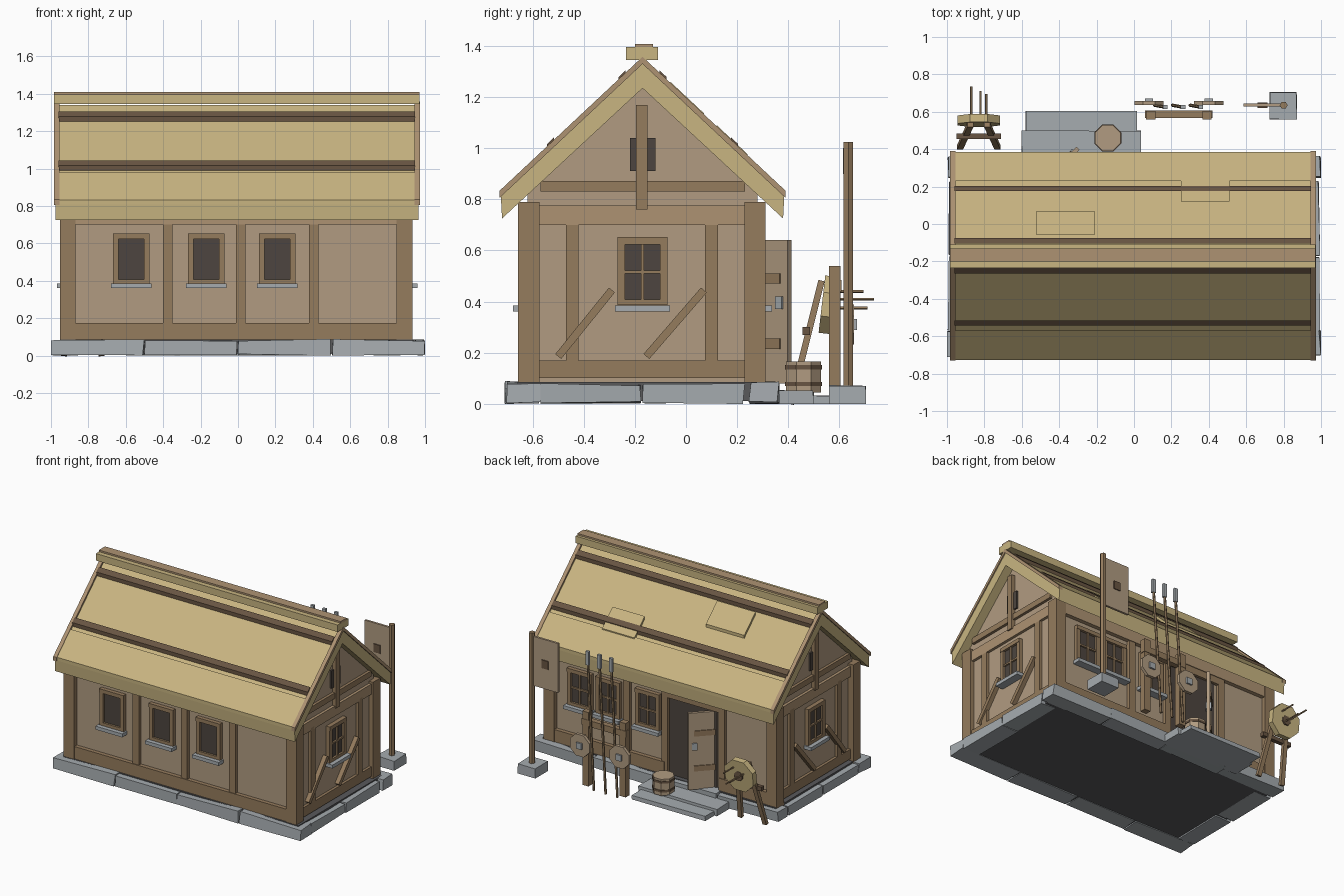
import bpy, bmesh, math, random
from mathutils import Vector, Matrix

if "Cube" in bpy.data.objects:
    bpy.data.objects.remove(bpy.data.objects["Cube"])

random.seed(4)


def material(name, col):
    m = bpy.data.materials.new(name)
    m.diffuse_color = (*col, 1)
    m.use_nodes = True
    m.node_tree.nodes["Principled BSDF"].inputs["Base Color"].default_value = m.diffuse_color
    return m


THATCH = material("thatch", (0.58, 0.46, 0.22))
WOOD = material("wood", (0.30, 0.20, 0.11))
PALE = material("pale_wood", (0.42, 0.29, 0.17))
DARKWOOD = material("dark_wood", (0.14, 0.09, 0.055))
PLASTER = material("plaster", (0.44, 0.33, 0.22))
DARK = material("dark", (0.075, 0.06, 0.05))
STONE = material("stone", (0.38, 0.41, 0.43))
FLOOR = material("floor", (0.10, 0.10, 0.105))


def finish(name, bm, mat):
    bmesh.ops.recalc_face_normals(bm, faces=bm.faces)
    me = bpy.data.meshes.new(name)
    bm.to_mesh(me)
    bm.free()
    me.materials.append(mat)
    ob = bpy.data.objects.new(name, me)
    bpy.context.collection.objects.link(ob)
    return ob


def box(name, x0, x1, y0, y1, z0, z1, mat, jitter=0.0):
    bm = bmesh.new()
    bmesh.ops.create_cube(bm, size=1)
    for v in bm.verts:
        c = v.co
        v.co = ((x0 + x1) / 2 + c.x * (x1 - x0), (y0 + y1) / 2 + c.y * (y1 - y0), (z0 + z1) / 2 + c.z * (z1 - z0))
        if jitter and c.z > 0:
            v.co += Vector([random.uniform(-jitter, jitter) for _ in range(3)])
    return finish(name, bm, mat)


def bar(name, p, q, w, t, mat, side=(1, 0, 0)):
    """Rectangular beam from p to q; w is measured along `side`, t across it."""
    p, q = Vector(p), Vector(q)
    d = (q - p).normalized()
    s = Vector(side)
    s = (s - d * s.dot(d)).normalized()
    n = d.cross(s)
    bm = bmesh.new()
    bmesh.ops.create_cube(bm, size=1)
    for v in bm.verts:
        c = v.co.copy()
        v.co = (p + q) / 2 + s * c.x * w + n * c.y * t + d * c.z * (q - p).length
    return finish(name, bm, mat)


def rod(name, p, q, r, sides, mat, r2=None):
    p, q = Vector(p), Vector(q)
    bm = bmesh.new()
    bmesh.ops.create_cone(bm, cap_ends=True, segments=sides, radius1=r,
                          radius2=r if r2 is None else r2, depth=(q - p).length)
    bm.transform(Matrix.Translation((p + q) / 2) @ (q - p).to_track_quat('Z', 'Y').to_matrix().to_4x4()
                 @ Matrix.Rotation(math.pi / sides, 4, 'Z'))
    return finish(name, bm, mat)


def prism(name, pts, x0, x1, mat):
    """Extrude a (y, z) outline along x."""
    bm = bmesh.new()
    f = bm.faces.new([bm.verts.new((x0, y, z)) for y, z in pts])
    g = bmesh.ops.extrude_face_region(bm, geom=[f])["geom"]
    bmesh.ops.translate(bm, vec=(x1 - x0, 0, 0), verts=[e for e in g if isinstance(e, bmesh.types.BMVert)])
    return finish(name, bm, mat)


RY, RZ, SLOPE = -0.17, 1.34, 0.937


def on_roof(name, s, d0, d1, x0, x1, lift, mat, sink=0.01):
    """Strip lying on roof side s, between distances d0 and d1 from the ridge."""
    z = lambda d: RZ - SLOPE * d
    prism(name, [(RY + s * d0, z(d0) - sink), (RY + s * d1, z(d1) - sink),
                 (RY + s * d1, z(d1) + lift), (RY + s * d0, z(d0) + lift)], x0, x1, mat)


# Foundation: floor slab and stone blocks
box("floor_slab", -0.95, 0.95, -0.66, 0.32, 0.01, 0.085, FLOOR)
for i in range(4):
    x = -1 + i * 0.5
    box("front_stone", x + 0.004, x + 0.494, -0.705, -0.575, 0.005, 0.083, STONE, 0.006)
    box("back_stone", x + 0.004, x + 0.494, 0.25, 0.36, 0.005, 0.083, STONE, 0.006)
for s in (-1, 1):
    for a, b in ((-0.57, -0.18), (-0.165, 0.225)):
        box("side_stone", s * 0.86, s * 0.99, a, b, 0.005, 0.075, STONE, 0.006)

# Walls and corner posts
prism("walls", [(-0.62, 0.07), (0.28, 0.07), (0.28, 0.82), (RY, 1.24), (-0.62, 0.82)], -0.91, 0.90, PLASTER)
for x in (-0.91, 0.89):
    for y in (-0.615, 0.27):
        box("corner_post", x - 0.042, x + 0.042, y - 0.042, y + 0.042, 0.07, 0.79, WOOD)

# Long wall timbers
for y, studs in ((-0.63, (-0.375, 0.015, 0.405)), (0.29, (0.27, -0.04, -0.50))):
    for x in studs:
        box("stud", x - 0.025, x + 0.025, y - 0.015, y + 0.015, 0.09, 0.75, WOOD)
    box("top_plate", -0.9, 0.88, y - 0.02, y + 0.02, 0.70, 0.785, PALE)
box("front_sill_beam", -0.9, 0.88, -0.65, -0.60, 0.085, 0.175, WOOD)
box("back_sill_beam_right", -0.04, 0.88, 0.26, 0.31, 0.085, 0.175, WOOD)
box("back_sill_beam_left", -0.9, -0.48, 0.26, 0.31, 0.085, 0.175, WOOD)


def window(name, pos, n, cross):
    """Framed window at pos on a wall with outward normal n."""
    c, n = Vector(pos), Vector(n)
    u, z = n.cross(Vector((0, 0, 1))), Vector((0, 0, 1))

    def piece(part, a, b, w, t, mat, out=0.0):
        bar(name + part, c + u * a[0] + z * a[1] + n * out, c + u * b[0] + z * b[1] + n * out, w, t, mat, u if a[0] == b[0] else z)
    piece("_pane", (0, -0.12), (0, 0.12), 0.15, 0.02, DARK)
    for k in (-1, 1):
        piece("_jamb", (k * 0.083, -0.125), (k * 0.083, 0.135), 0.03, 0.05, WOOD)
    piece("_head", (-0.098, 0.123), (0.098, 0.123), 0.028, 0.056, WOOD)
    piece("_foot", (-0.098, -0.118), (0.098, -0.118), 0.022, 0.05, WOOD)
    piece("_sill", (-0.108, -0.142), (0.108, -0.142), 0.025, 0.09, STONE, 0.01)
    if cross:
        piece("_mullion", (0, -0.11), (0, 0.11), 0.012, 0.02, WOOD, 0.012)
        piece("_transom", (-0.08, 0), (0.08, 0), 0.012, 0.02, WOOD, 0.012)


for x in (-0.57, -0.17, 0.21):
    window("front_window", (x, -0.622, 0.515), (0, -1, 0), False)
for x in (0.65, 0.42, 0.10):
    window("back_window", (x, 0.282, 0.515), (0, 1, 0), True)

# Gable ends
for s, x in ((-1, -0.91), (1, 0.90)):
    a, b = x - 0.02, x + 0.02
    box("gable_sill_beam", a, b, -0.60, 0.25, 0.10, 0.17, WOOD)
    box("gable_tie_beam", a, b, -0.60, 0.25, 0.70, 0.775, PALE)
    box("gable_collar_beam", a, b, -0.57, 0.23, 0.83, 0.872, WOOD)
    box("gable_king_post", x - 0.03, x + 0.03, -0.195, -0.15, 0.76, 1.17, WOOD)
    box("gable_vent", x - 0.012, x + 0.012, -0.22, -0.12, 0.91, 1.04, DARK)
    for y in (-0.445, 0.10):
        box("gable_stud", a, b, y - 0.025, y + 0.025, 0.15, 0.72, WOOD)
    for y0, y1 in ((-0.50, -0.29), (-0.155, 0.07)):
        bar("gable_brace", (x + s * 0.012, y0, 0.185), (x + s * 0.012, y1, 0.445), 0.04, 0.03, WOOD)
    window("gable_window", (x + s * 0.004, RY, 0.515), (s, 0, 0), True)

# Thatched roof
prism("roof", [(RY, RZ), (RY + 0.555, 0.82), (RY + 0.55, 0.725), (RY, 1.235), (RY - 0.55, 0.725), (RY - 0.555, 0.82)],
      -0.975, 0.965, THATCH)
for s in (-1, 1):
    on_roof("eave_thatch", s, 0.40, 0.556, -0.955, 0.95, 0.014, THATCH)
    for d in (0.08, 0.36):
        on_roof("roof_batten", s, d - 0.014, d + 0.014, -0.96, 0.945, 0.027, DARKWOOD)
    for x in (-0.983, 0.945):
        on_roof("verge_board", s, 0.0, 0.56, x, x + 0.028, 0.018, PALE)
on_roof("thatch_patch", 1, 0.11, 0.24, -0.52, -0.21, 0.022, THATCH)
on_roof("thatch_patch", 1, 0.29, 0.41, 0.25, 0.51, 0.022, THATCH)
box("ridge_cap", -0.985, 0.97, -0.235, -0.11, 1.345, 1.396, THATCH)
box("ridge_board", -0.985, 0.97, -0.20, -0.13, 1.39, 1.408, PALE)

# Doorway and open door
box("doorway", -0.45, -0.065, 0.24, 0.286, 0.085, 0.66, DARK)
box("door_lintel", -0.48, -0.04, 0.26, 0.305, 0.65, 0.71, WOOD)
hinge, tip = Vector((-0.43, 0.27, 0.36)), Vector((-0.30, 0.405, 0.36))
bar("door", hinge, tip, 0.56, 0.022, PLASTER, (0, 0, 1))
for z in (0.235, 0.49):
    o = Vector((0, 0, z - 0.36))
    bar("door_strap", hinge + o, hinge.lerp(tip, 0.8) + o, 0.04, 0.034, WOOD, (0, 0, 1))
m = hinge.lerp(tip, 0.78)
bar("door_latch", m + Vector((0, 0, 0.01)), m + Vector((0, 0, 0.06)), 0.035, 0.04, STONE, tip - hinge)

# Steps and barrel
box("upper_step", -0.60, 0.035, 0.33, 0.50, 0.0, 0.05, STONE, 0.004)
box("lower_step", -0.58, 0.015, 0.46, 0.605, 0.0, 0.03, STONE, 0.004)
rod("barrel", (-0.14, 0.46, 0.045), (-0.14, 0.46, 0.165), 0.074, 8, PLASTER)
for z in (0.07, 0.135):
    rod("barrel_hoop", (-0.14, 0.46, z), (-0.14, 0.46, z + 0.016), 0.078, 8, DARKWOOD)

# Archery target on its stand
for s in (-1, 1):
    bar("target_leg", (-0.83 + s * 0.10, 0.41, 0.0), (-0.83 + s * 0.045, 0.53, 0.48), 0.032, 0.025, WOOD)
bar("target_crossbar", (-0.95, 0.47, 0.285), (-0.71, 0.47, 0.285), 0.03, 0.03, DARKWOOD, (0, 1, 0))
rod("target_disc", (-0.83, 0.532, 0.39), (-0.83, 0.575, 0.385), 0.122, 8, THATCH)
rod("target_centre", (-0.83, 0.57, 0.385), (-0.83, 0.582, 0.385), 0.035, 8, DARKWOOD)
for x, z, y in ((-0.87, 0.41, 0.735), (-0.82, 0.375, 0.71), (-0.79, 0.44, 0.695)):
    rod("arrow", (x, 0.56, z), (x, y, z), 0.006, 5, WOOD)

# Spear rack with shields
for x in (0.09, 0.39):
    box("rack_post", x - 0.025, x + 0.025, 0.56, 0.605, 0.0, 0.54, WOOD)
box("rack_rail", 0.06, 0.42, 0.568, 0.608, 0.44, 0.485, WOOD)
for x in (0.08, 0.40):
    rod("shield", (x, 0.635, 0.31), (x, 0.658, 0.31), 0.085, 8, PLASTER)
    box("shield_boss", x - 0.022, x + 0.022, 0.655, 0.67, 0.288, 0.332, STONE)
for x in (0.13, 0.225, 0.32):
    rod("spear_shaft", (x - 0.02, 0.635, 0.0), (x + 0.035, 0.625, 0.91), 0.009, 6, WOOD)
    box("spear_head", x + 0.024, x + 0.05, 0.615, 0.635, 0.90, 1.0, STONE)

# Sign post
box("sign_base", 0.725, 0.87, 0.56, 0.705, 0.0, 0.07, STONE, 0.003)
rod("sign_post", (0.80, 0.635, 0.06), (0.80, 0.635, 1.025), 0.021, 6, WOOD)
box("sign_board", 0.585, 0.79, 0.627, 0.643, 0.64, 1.0, PLASTER)
box("sign_plate", 0.66, 0.715, 0.62, 0.65, 0.79, 0.85, DARKWOOD)
